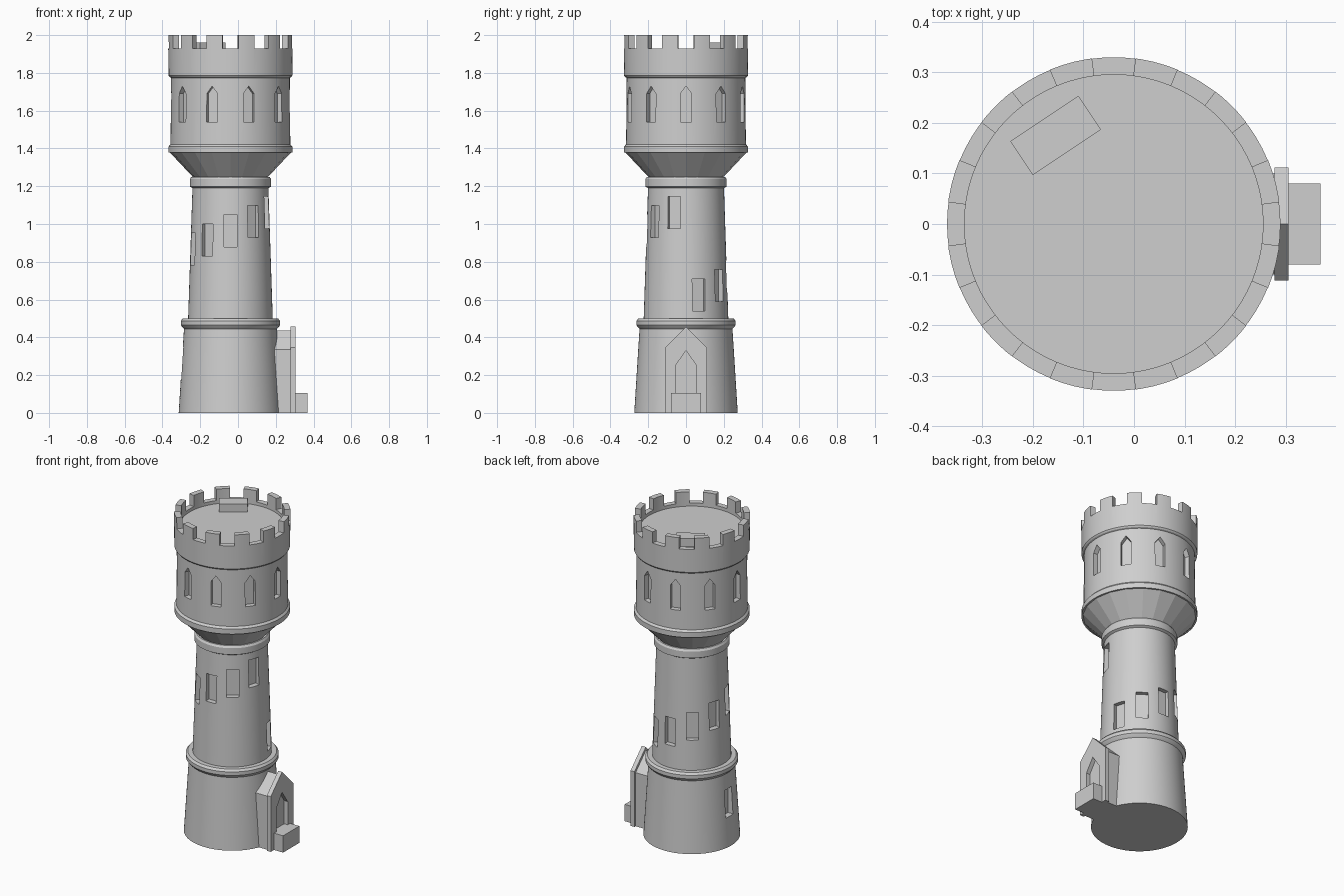
import bpy, bmesh, math
from mathutils import Matrix

if "Cube" in bpy.data.objects:
    bpy.data.objects.remove(bpy.data.objects["Cube"])

CX = -0.04          # tower axis
SEG = 80
stone = bpy.data.materials.new("grey stone")
stone.diffuse_color = (0.62, 0.62, 0.62, 1)
stone.use_nodes = True
stone.node_tree.nodes["Principled BSDF"].inputs["Base Color"].default_value = stone.diffuse_color


def finish(bm, name, smooth=False):
    bmesh.ops.remove_doubles(bm, verts=bm.verts, dist=1e-5)
    bmesh.ops.recalc_face_normals(bm, faces=bm.faces)
    me = bpy.data.meshes.new(name)
    bm.to_mesh(me)
    bm.free()
    me.materials.append(stone)
    ob = bpy.data.objects.new(name, me)
    bpy.context.collection.objects.link(ob)
    if smooth:
        shade(ob)
    return ob


def select(ob):
    bpy.ops.object.select_all(action='DESELECT')
    ob.select_set(True)
    bpy.context.view_layer.objects.active = ob


def shade(ob):
    select(ob)
    bpy.ops.object.shade_smooth_by_angle(angle=math.radians(25))


def lathe(name, profile, seg=SEG, smooth=False):
    """Closed solid of revolution from (radius, z) points."""
    bm = bmesh.new()
    vs = [bm.verts.new((r, 0, z)) for r, z in profile]
    es = [bm.edges.new(p) for p in zip(vs, vs[1:])]
    bmesh.ops.spin(bm, geom=vs + es, cent=(0, 0, 0), axis=(0, 0, 1),
                   angle=math.tau, steps=seg, use_duplicate=False)
    bmesh.ops.translate(bm, verts=bm.verts, vec=(CX, 0, 0))
    return finish(bm, name, smooth)


def add_prism(bm, outline, x0, x1, azimuth=0, flare=1):
    """Extrude a (y, z) outline outward from x0 to x1, turned about the axis."""
    a = [bm.verts.new((x0, y, z)) for y, z in outline]
    b = [bm.verts.new((x1, y * flare, z)) for y, z in outline]
    bm.faces.new(a)
    bm.faces.new(b[::-1])
    for i in range(len(a)):
        j = (i + 1) % len(a)
        bm.faces.new((a[i], b[i], b[j], a[j]))
    m = Matrix.Translation((CX, 0, 0)) @ Matrix.Rotation(math.radians(azimuth), 4, 'Z')
    bmesh.ops.transform(bm, matrix=m, verts=a + b)


def rect(w, z0, z1):
    return [(-w, z0), (w, z0), (w, z1), (-w, z1)]


def gable(w, z0, shoulder, peak):
    return [(-w, z0), (w, z0), (w, shoulder), (0, peak), (-w, shoulder)]


def cut(ob, bm):
    cutter = finish(bm, "cutter")
    cutter.hide_render = True
    mod = ob.modifiers.new("cut", 'BOOLEAN')
    mod.operation = 'DIFFERENCE'
    mod.solver = 'EXACT'
    mod.object = cutter
    select(ob)
    bpy.ops.object.modifier_apply(modifier=mod.name)
    bpy.data.objects.remove(cutter)


# Tapered shaft with base and moulding rings
shaft = lathe("tower_shaft", [
    (0, 0), (0.274, 0), (0.246, 0.445), (0.256, 0.455), (0.263, 0.465),
    (0.263, 0.487), (0.252, 0.5), (0.224, 0.5), (0.201, 1.19),
    (0.215, 1.198), (0.215, 1.238), (0.207, 1.25), (0, 1.25)])
bm = bmesh.new()
for i in range(10):                       # windows climbing in a spiral
    z = 0.54 + 0.0485 * i
    r = 0.224 - (z + 0.085 - 0.5) / 0.69 * 0.023
    add_prism(bm, rect(0.035, z, z + 0.17), r - 0.03, 0.4, 18 + 36 * i)
add_prism(bm, rect(0.035, 0.18, 0.35), 0.225, 0.4, 180)
cut(shaft, bm)
shade(shaft)

# Flared corbel cone
lathe("corbel", [(0, 1.245), (0.195, 1.245), (0.322, 1.38), (0, 1.38)], seg=20)

# Upper drum with parapet and sunken roof
drum = lathe("upper_drum", [
    (0, 1.378), (0.328, 1.378), (0.328, 1.41), (0.317, 1.422), (0.314, 1.774),
    (0.322, 1.778), (0.328, 1.786), (0.33, 2.0), (0.295, 2.0),
    (0.295, 1.91), (0, 1.91)])
bm = bmesh.new()
for i in range(10):                       # pointed windows
    add_prism(bm, gable(0.03, 1.54, 1.69, 1.73), 0.285, 0.45, 36 * i)
for i in range(12):                       # gaps between merlons
    add_prism(bm, rect(0.0342, 1.93, 2.1), 0.26, 0.40, 30 * i, flare=0.40 / 0.26)
cut(drum, bm)
shade(drum)

# Gabled doorway: porch body and front frame with a recessed pointed door
bm = bmesh.new()
add_prism(bm, gable(0.1, 0, 0.335, 0.435), 0.2, 0.32)
finish(bm, "porch_body")
bm = bmesh.new()
add_prism(bm, gable(0.112, 0, 0.345, 0.457), 0.318, 0.345)
frame = finish(bm, "door_frame")
bm = bmesh.new()
add_prism(bm, gable(0.056, -0.1, 0.25, 0.33), 0.30, 0.4)
cut(frame, bm)

# Doorstep
bm = bmesh.new()
add_prism(bm, rect(0.08, 0, 0.105), 0.319, 0.408)
finish(bm, "doorstep")

# Roof hatch block
bm = bmesh.new()
bmesh.ops.create_cube(bm, size=1, matrix=Matrix.Translation((-0.155, 0.175, 1.93))
                      @ Matrix.Rotation(math.radians(33.7), 4, 'Z')
                      @ Matrix.Diagonal((0.162, 0.08, 0.06, 1)))
finish(bm, "roof_hatch")
